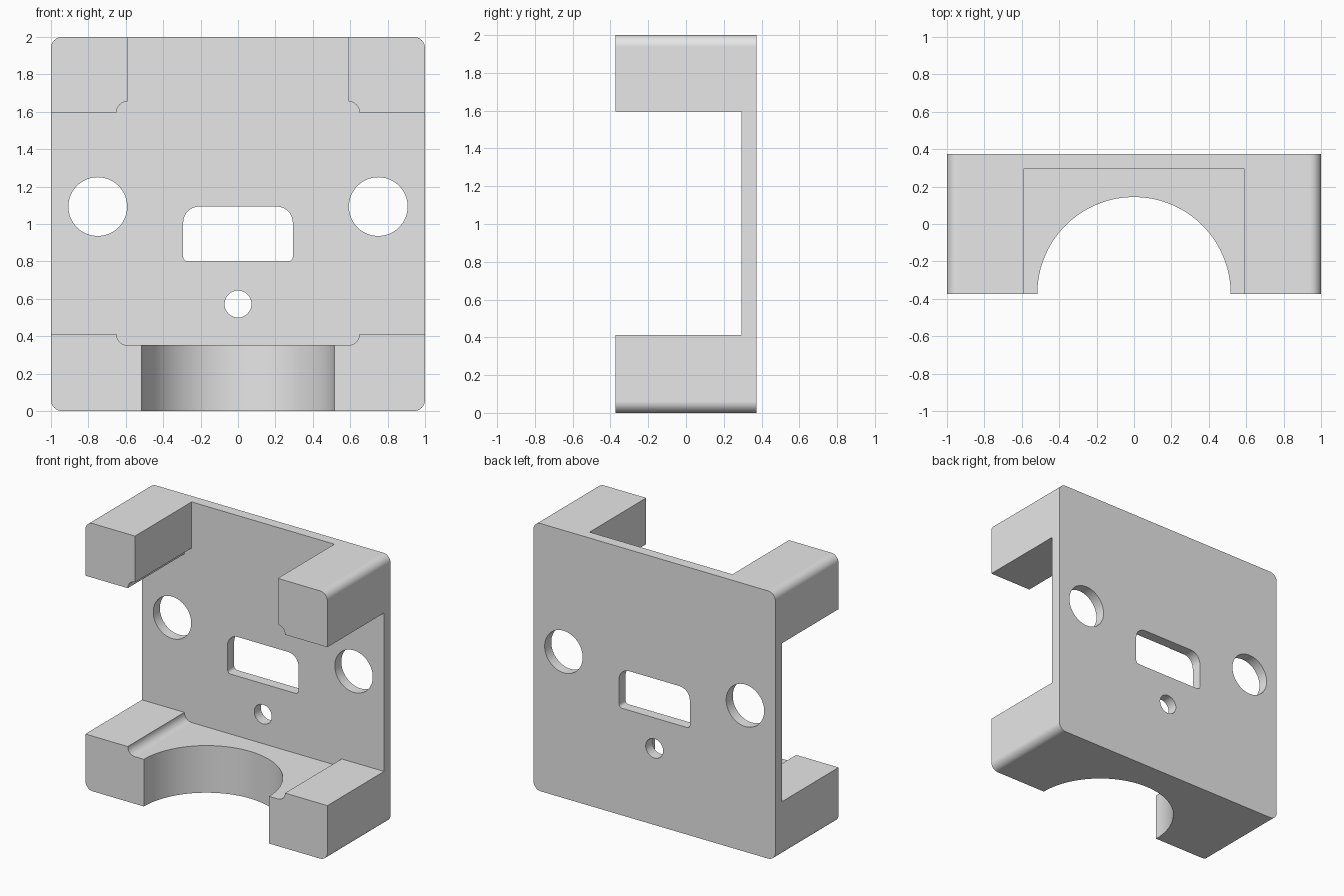
import bpy, bmesh, math
from mathutils import Vector

if "Cube" in bpy.data.objects:
    bpy.data.objects.remove(bpy.data.objects["Cube"])

BACK, FRONT, FLOOR = 0.373, -0.373, 0.295

grey = bpy.data.materials.new("light grey")
grey.diffuse_color = (0.8, 0.8, 0.8, 1)
grey.use_nodes = True
grey.node_tree.nodes["Principled BSDF"].inputs["Base Color"].default_value = grey.diffuse_color


def arc(cx, cz, r, a0, a1, n=8):
    """Points on an arc, angles in degrees."""
    angles = [math.radians(a0 + (a1 - a0) * i / n) for i in range(n + 1)]
    return [(cx + r * math.cos(a), cz + r * math.sin(a)) for a in angles]


def circle(cx, cz, r, n=64):
    return arc(cx, cz, r, 0, 360, n)[:-1]


def rounded_rect(x, z0, z1, r_low, r_high):
    return (arc(x - r_high, z1 - r_high, r_high, 0, 90)
            + arc(-x + r_high, z1 - r_high, r_high, 90, 180)
            + arc(-x + r_low, z0 + r_low, r_low, 180, 270)
            + arc(x - r_low, z0 + r_low, r_low, 270, 360))


def prism(name, profile, start, end, vertical=False):
    """Extrude a profile along y, or along z when vertical."""
    bm = bmesh.new()
    place = (lambda p: (p[0], p[1], start)) if vertical else (lambda p: (p[0], start, p[1]))
    face = bm.faces.new([bm.verts.new(place(p)) for p in profile])
    out = bmesh.ops.extrude_face_region(bm, geom=[face])
    shift = Vector((0, 0, end - start)) if vertical else Vector((0, end - start, 0))
    bmesh.ops.translate(bm, vec=shift, verts=[v for v in out["geom"] if isinstance(v, bmesh.types.BMVert)])
    bmesh.ops.recalc_face_normals(bm, faces=bm.faces)
    mesh = bpy.data.meshes.new(name)
    bm.to_mesh(mesh)
    bm.free()
    mesh.materials.append(grey)
    obj = bpy.data.objects.new(name, mesh)
    bpy.context.collection.objects.link(obj)
    return obj


# Solid block with rounded corners
bracket = prism("bracket", rounded_rect(1, 0, 2, 0.06, 0.06), FRONT, BACK)

# Cross-shaped front cavity that leaves the corner blocks and lower shelf
half = ([(0.59, 2.2)] + arc(0.59, 1.595, 0.06, 90, 0)
        + [(1.2, 1.595), (1.2, 0.412)] + arc(0.59, 0.412, 0.06, 0, -90))
cavity = half + [(-x, z) for x, z in reversed(half)]

cutters = [
    prism("cavity_cutter", cavity, FRONT - 0.2, FLOOR),
    # Half-round opening in the shelf
    prism("shelf_cutter", circle(0, FRONT, 0.517, 96), -0.2, 0.6, vertical=True),
    # Slot and screw holes through the back plate
    prism("slot_cutter", rounded_rect(0.293, 0.80, 1.093, 0.025, 0.085), 0.2, 0.6),
    prism("small_hole_cutter", circle(0, 0.572, 0.072, 48), 0.2, 0.6),
]
for side in (-1, 1):
    cutters.append(prism("large_hole_cutter", circle(side * 0.75, 1.093, 0.157), 0.2, 0.6))

bpy.context.view_layer.objects.active = bracket
bracket.select_set(True)
for cutter in cutters:
    mod = bracket.modifiers.new("cut", "BOOLEAN")
    mod.operation = "DIFFERENCE"
    mod.solver = "EXACT"
    mod.object = cutter
    bpy.ops.object.modifier_apply(modifier=mod.name)
    bpy.data.objects.remove(cutter)

# Smooth curved walls, keep hard edges
bpy.ops.object.shade_smooth_by_angle(angle=math.radians(30))
weighted = bracket.modifiers.new("even_shading", "WEIGHTED_NORMAL")
weighted.keep_sharp = True
